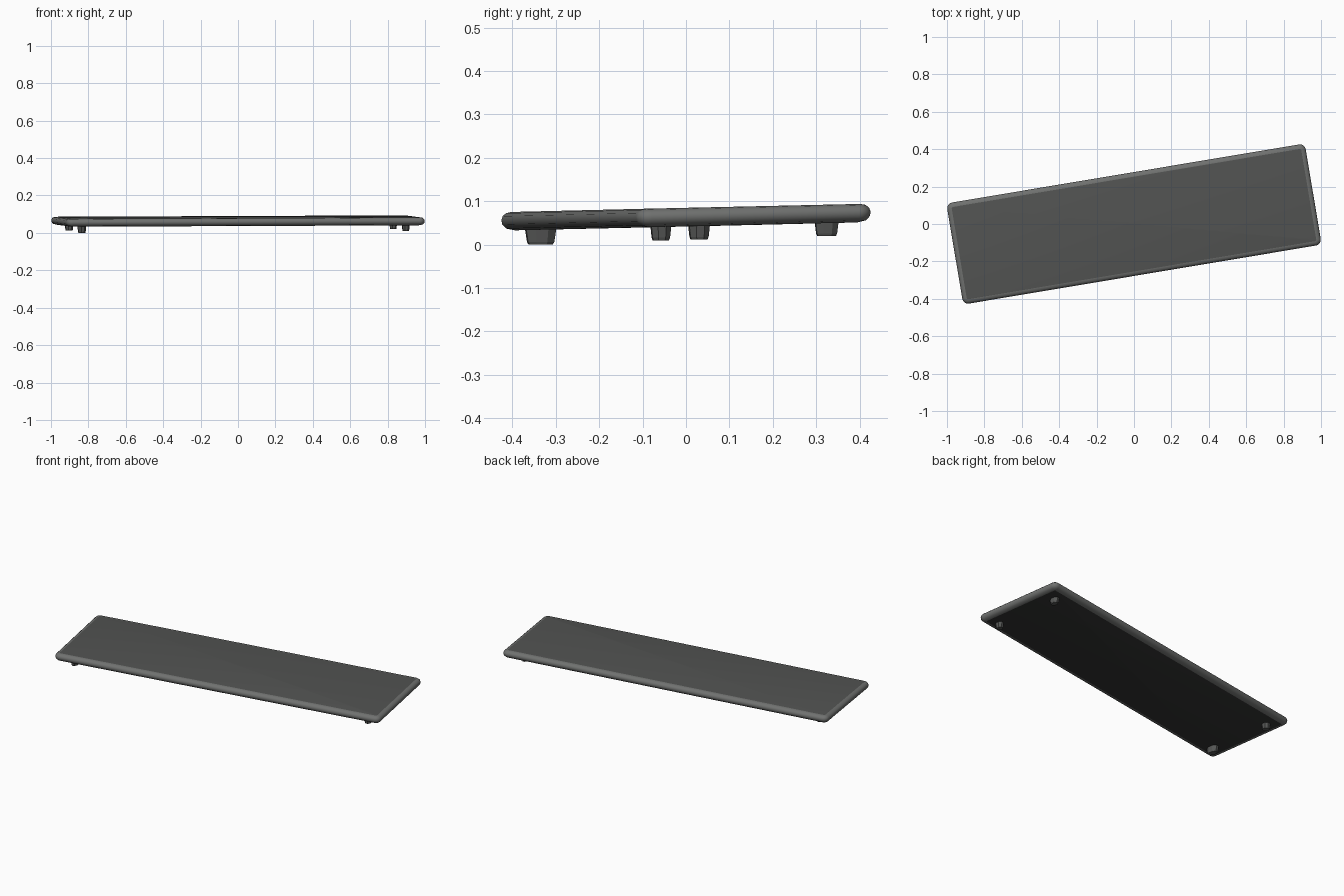
import bpy, bmesh, math
from mathutils import Matrix, Vector

if "Cube" in bpy.data.objects:
    bpy.data.objects.remove(bpy.data.objects["Cube"])

YAW = math.radians(9.5)
LENGTH, WIDTH, CORNER = 1.943, 0.548, 0.032


def material(name, v):
    m = bpy.data.materials.new(name)
    m.diffuse_color = (v, v * 1.03, v, 1)
    m.use_nodes = True
    m.node_tree.nodes["Principled BSDF"].inputs["Base Color"].default_value = m.diffuse_color
    return m


TOP = material("worn_grey", 0.085)
RIM = material("edge_grey", 0.16)
UNDER = material("underside_grey", 0.035)
FOOT = material("foot_grey", 0.09)


def outline(inset, z, radius, steps=6):
    """Rounded rectangle ring."""
    r = max(radius - inset, 0.008)
    hx, hy = LENGTH / 2 - inset - r, WIDTH / 2 - inset - r
    pts = []
    for i, (sx, sy) in enumerate([(1, 1), (-1, 1), (-1, -1), (1, -1)]):
        for k in range(steps + 1):
            a = math.pi / 2 * (i + k / steps)
            pts.append(Vector((sx * hx + r * math.cos(a), sy * hy + r * math.sin(a), z)))
    return pts


def loft(name, rings, mats, bottom=0, side=0, top=0):
    """Skin stacked rings and cap both ends."""
    bm = bmesh.new()
    loops = [[bm.verts.new(p) for p in ring] for ring in rings]
    n = len(loops[0])
    for a, b in zip(loops, loops[1:]):
        for i in range(n):
            j = (i + 1) % n
            bm.faces.new((a[i], a[j], b[j], b[i])).material_index = side
    bm.faces.new(loops[0][::-1]).material_index = bottom
    bm.faces.new(loops[-1]).material_index = top
    bmesh.ops.recalc_face_normals(bm, faces=bm.faces)
    me = bpy.data.meshes.new(name)
    bm.to_mesh(me)
    bm.free()
    for m in mats:
        me.materials.append(m)
    ob = bpy.data.objects.new(name, me)
    bpy.context.collection.objects.link(ob)
    return ob


# Thin slab with a rounded rim, turned and tilted slightly up at the back right
profile = [(0.03, -0.022), (0.011, -0.0175), (0.002, -0.008), (0, 0.002),
           (0.003, 0.011), (0.011, 0.018), (0.024, 0.0205)]
slab = loft("keyboard_slab", [outline(i, z, CORNER) for i, z in profile],
            [UNDER, RIM, TOP], bottom=0, side=1, top=2)
tilt = Matrix.Rotation(0.022, 4, 'X') @ Matrix.Rotation(-0.004, 4, 'Y')
slab.data.transform(Matrix.Translation((0, 0, 0.064)) @ Matrix.Rotation(YAW, 4, 'Z') @ tilt)
bpy.context.view_layer.objects.active = slab
slab.select_set(True)
bpy.ops.object.shade_smooth_by_angle(angle=math.radians(40))


# Four small tapered feet under the corners
def foot(name, x, y, z, sx, sy):
    rings = []
    for s, h in ((0.75, 0), (0.85, 0.006), (1.0, 0.042)):
        rings.append([Vector((s * sx / 2 * math.cos(a), s * sy / 2 * math.sin(a), h))
                      for a in (math.tau * (k + 0.5) / 8 for k in range(8))])
    ob = loft(name, rings, [FOOT])
    ob.data.transform(Matrix.Translation((x, y, z)) @ Matrix.Rotation(YAW, 4, 'Z'))


foot("front_left_foot", -0.835, -0.335, 0.0, 0.048, 0.078)
foot("back_left_foot", -0.903, 0.03, 0.012, 0.048, 0.054)
foot("front_right_foot", 0.897, -0.058, 0.01, 0.044, 0.052)
foot("back_right_foot", 0.83, 0.324, 0.02, 0.042, 0.06)
